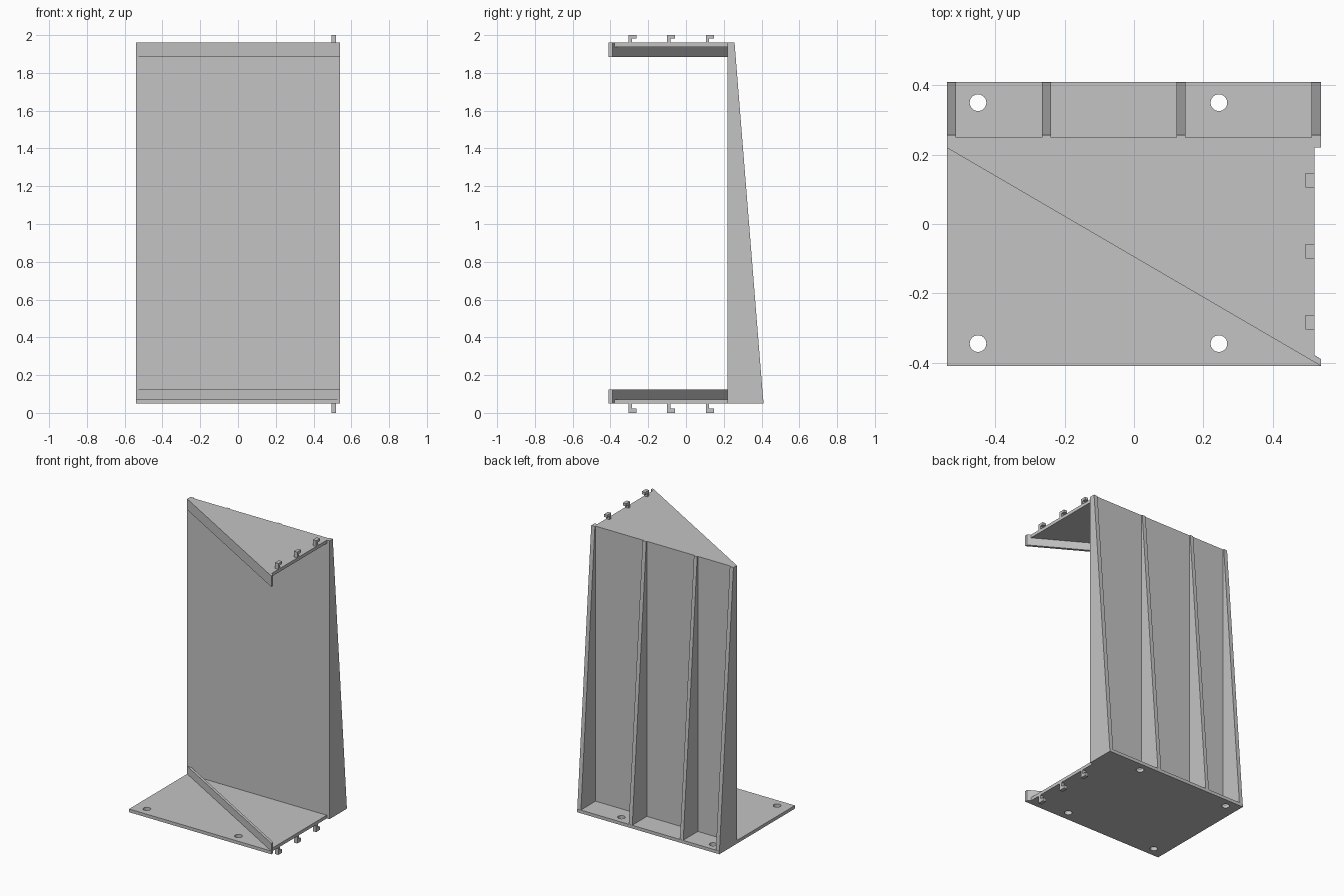
import bpy, math

cube = bpy.data.objects.get("Cube")
if cube:
    bpy.data.objects.remove(cube, do_unlink=True)

grey = bpy.data.materials.new("light grey")
grey.use_nodes = True
COLOUR = (0.55, 0.55, 0.55, 1)
grey.diffuse_color = COLOUR
grey.node_tree.nodes["Principled BSDF"].inputs["Base Color"].default_value = COLOUR

HALF_X, EDGE_X = 0.54, 0.52
FRONT, WALL, BACK = -0.41, 0.22, 0.41
BOTTOM, TOP = 0.05, 1.96
SHEET, LIP_HEIGHT = 0.022, 0.075
AXES = {"z": lambda a, b, h: (a, b, h), "x": lambda a, b, h: (h, a, b)}


def extrude(name, outline, low, high, axis="z"):
    """Prism from an anticlockwise outline, extruded along z (x, y) or x (y, z)."""
    n = len(outline)
    place = AXES[axis]
    verts = [place(a, b, h) for h in (low, high) for a, b in outline]
    faces = [tuple(reversed(range(n))), tuple(range(n, 2 * n))]
    faces += [(i, (i + 1) % n, (i + 1) % n + n, i + n) for i in range(n)]
    mesh = bpy.data.meshes.new(name)
    mesh.from_pydata(verts, [], faces)
    mesh.materials.append(grey)
    obj = bpy.data.objects.new(name, mesh)
    bpy.context.collection.objects.link(obj)
    return obj


# Base plate with a shallow notch along the hook side
base = extrude("base_plate", [
    (-HALF_X, FRONT), (HALF_X, FRONT), (HALF_X, -0.39), (EDGE_X, -0.378),
    (EDGE_X, WALL), (HALF_X, WALL), (HALF_X, BACK), (-HALF_X, BACK)],
    BOTTOM, BOTTOM + SHEET)

# Screw holes through the base plate
for i, (x, y) in enumerate([(x, y) for x in (-0.45, 0.245) for y in (-0.345, 0.35)]):
    ring = [(x + 0.024 * math.cos(a * math.tau / 32), y + 0.024 * math.sin(a * math.tau / 32))
            for a in range(32)]
    cutter = extrude(f"hole_cutter_{i + 1}", ring, 0, 0.2)
    cutter.hide_render = True
    cutter.hide_viewport = True
    cutter.display_type = "WIRE"
    hole = base.modifiers.new("screw_hole", "BOOLEAN")
    hole.object = cutter
    hole.operation = "DIFFERENCE"
    hole.solver = "EXACT"

# Triangular top plate
extrude("top_plate", [(-HALF_X, WALL), (EDGE_X, -0.398), (EDGE_X, WALL + 0.01),
                      (-HALF_X, WALL + 0.01)], TOP - SHEET, TOP)

# Back panel
extrude("back_panel", [(-HALF_X, WALL), (HALF_X, WALL), (HALF_X, 0.25), (-HALF_X, 0.25)],
        BOTTOM, TOP)

# Tapered ribs behind the panel
for i, (left, right) in enumerate([(-0.54, -0.513), (-0.265, -0.24),
                                   (0.122, 0.149), (0.512, 0.54)]):
    extrude(f"rib_{i + 1}", [(0.24, BOTTOM), (BACK, BOTTOM), (0.257, TOP), (0.24, TOP)],
            left, right, "x")

# Diagonal lips on the base and under the top plate
lip = [(-HALF_X, WALL), (HALF_X, FRONT), (HALF_X, -0.39), (-0.506, WALL)]
extrude("lower_lip", lip, BOTTOM, BOTTOM + LIP_HEIGHT)
extrude("upper_lip", lip, TOP - LIP_HEIGHT, TOP)

# L-shaped hooks along the side edge, above and below
for i, y in enumerate((-0.305, -0.1, 0.105)):
    profile = [(0, 0), (0.018, 0), (0.018, 0.022), (0.042, 0.022), (0.042, 0.04), (0, 0.04)]
    extrude(f"upper_hook_{i + 1}", [(y + a, TOP + b) for a, b in profile],
            0.495, EDGE_X, "x")
    extrude(f"lower_hook_{i + 1}", [(y + a, BOTTOM - b * 1.25) for a, b in reversed(profile)],
            0.495, EDGE_X, "x")
